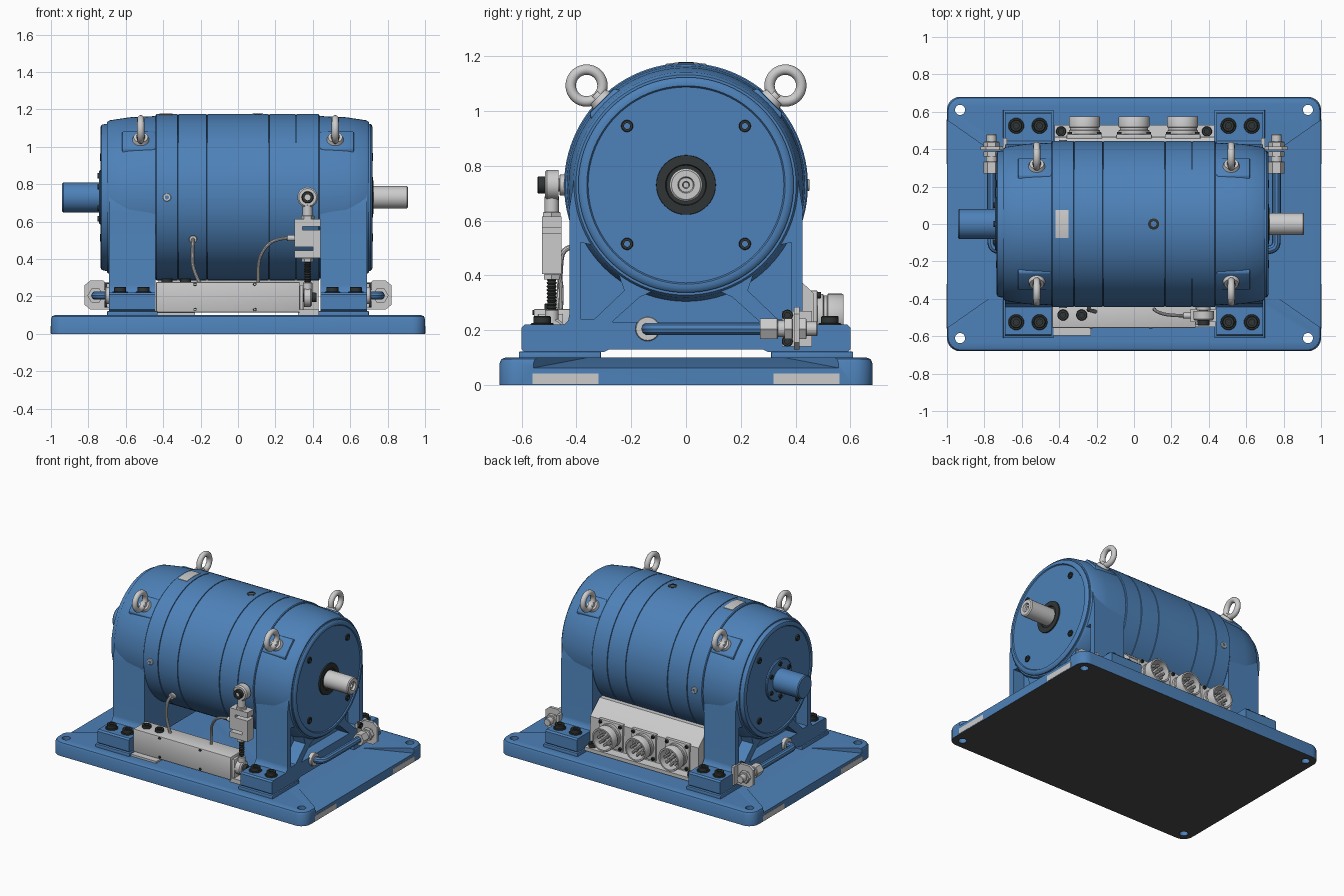
import bpy, bmesh, math
from mathutils import Vector

if "Cube" in bpy.data.objects:
    bpy.data.objects.remove(bpy.data.objects["Cube"])
pi = math.pi
ZC = 0.73   # shaft height
R = 0.445   # motor radius

def mat(name, col):
    m = bpy.data.materials.new(name)
    m.diffuse_color = (*col, 1)
    m.use_nodes = True
    m.node_tree.nodes["Principled BSDF"].inputs["Base Color"].default_value = m.diffuse_color
    return m
BLUE = mat("blue_paint", (0.075, 0.22, 0.48))
DARK = mat("dark_steel", (0.03, 0.035, 0.035))
UNDER = mat("underside", (0.07, 0.07, 0.07))

def finish(name, bm, m=None):
    bmesh.ops.remove_doubles(bm, verts=bm.verts, dist=1e-5)
    bmesh.ops.recalc_face_normals(bm, faces=bm.faces)
    me = bpy.data.meshes.new(name)
    bm.to_mesh(me)
    bm.free()
    ob = bpy.data.objects.new(name, me)
    bpy.context.collection.objects.link(ob)
    if m:
        me.materials.append(m)
    return ob

def place(axis, a, u, v):
    return {'x': (a, u, v), 'y': (u, a, v), 'z': (u, v, a)}[axis]

def prism(name, pts, axis, a0, a1, m=None, bevel=0, segs=2):
    bm = bmesh.new()
    f = bm.faces.new([bm.verts.new(place(axis, a0, *p)) for p in pts])
    g = bmesh.ops.extrude_face_region(bm, geom=[f])
    d = Vector(place(axis, a1 - a0, 0, 0))
    bmesh.ops.translate(bm, verts=[v for v in g['geom'] if isinstance(v, bmesh.types.BMVert)], vec=d)
    bmesh.ops.recalc_face_normals(bm, faces=bm.faces)
    if bevel:
        bmesh.ops.bevel(bm, geom=bm.edges[:], offset=bevel, segments=segs, profile=0.5, affect='EDGES')
    return finish(name, bm, m)

def box(name, x, y, z, m=None, bevel=0):
    pts = [(x[0], y[0]), (x[1], y[0]), (x[1], y[1]), (x[0], y[1])]
    return prism(name, pts, 'z', z[0], z[1], m, bevel)

def lathe(name, prof, axis='x', c=(0, 0), m=None, n=32):
    """Revolve (position, radius) pairs round an axis through c."""
    bm = bmesh.new()
    rings = [[bm.verts.new(place(axis, a, c[0] + r * math.cos(2*pi*i/n), c[1] + r * math.sin(2*pi*i/n)))
              for i in range(n)] for a, r in prof]
    for p, q in zip(rings, rings[1:]):
        for i in range(n):
            bm.faces.new([p[i], p[(i+1) % n], q[(i+1) % n], q[i]])
    return finish(name, bm, m)

def rod(name, axis, a0, a1, r, c, m=None, n=24, ch=0.003):
    s = ch if a1 > a0 else -ch
    return lathe(name, [(a0, 0), (a0, r), (a1 - s, r), (a1, r - ch), (a1, 0)], axis, c, m, n)

def socket_bolt(name, axis, a0, a1, r, c, m=DARK):
    d = (a1 - a0) * 0.5
    lathe(name, [(a0, 0), (a0, r), (a1 - d*0.2, r), (a1, r*0.9), (a1, r*0.5), (a1 - d, r*0.5), (a1 - d, 0)],
          axis, c, m, 18)

def tube(name, pts, r, m=None):
    cu = bpy.data.curves.new(name, 'CURVE')
    cu.dimensions, cu.bevel_depth, cu.bevel_resolution, cu.use_fill_caps = '3D', r, 3, True
    sp = cu.splines.new('NURBS')
    sp.points.add(len(pts) - 1)
    for p, q in zip(sp.points, pts):
        p.co = (*q, 1)
    sp.use_endpoint_u, sp.order_u = True, 3
    ob = bpy.data.objects.new(name, cu)
    bpy.context.collection.objects.link(ob)
    if m:
        cu.materials.append(m)

def cut(ob, cutters):
    bpy.context.view_layer.objects.active = ob
    for c in cutters:
        c.hide_render = True
        md = ob.modifiers.new("cut", 'BOOLEAN')
        md.operation, md.solver, md.object = 'DIFFERENCE', 'EXACT', c
        bpy.ops.object.modifier_apply(modifier=md.name)
        bpy.data.objects.remove(c)

# base plate: rounded corners, sloping end channels, four holes
corner = [(sx * 0.93, sy * 0.61, a) for sx, sy, a in ((1, 1, 0), (-1, 1, 90), (-1, -1, 180), (1, -1, 270))]
pts = [(x + 0.07 * math.cos(math.radians(a + k * 15)), y + 0.07 * math.sin(math.radians(a + k * 15)))
       for x, y, a in corner for k in range(7)]
bm = bmesh.new()
rings = []
for z, s in ((0, 0), (0.08, 0), (0.094, 0.006), (0.1, 0.02)):
    rings.append([bm.verts.new((x - s * x / abs(x), y - s * y / abs(y), z)) for x, y in pts])
for p, q in zip(rings, rings[1:]):
    for i in range(len(p)):
        bm.faces.new([p[i - 1], p[i], q[i], q[i - 1]])
bm.faces.new(rings[0])
bm.faces.new(rings[-1])
base = finish("base_plate", bm, BLUE)
cutters = [rod("hole", 'z', -0.1, 0.2, 0.027, c[:2], BLUE) for c in corner]
for s in (-1, 1):
    bm = bmesh.new()
    for x, z, w in ((0.72, 0.1, 0.36), (0.72, 0.2, 0.36), (1.02, 0.06, 0.57), (1.02, 0.2, 0.57)):
        for t in (-1, 1):
            bm.verts.new((s * x, t * w, z))
    bmesh.ops.convex_hull(bm, input=bm.verts)
    cutters.append(finish("channel", bm, BLUE))
cut(base, cutters)
base.data.materials.append(UNDER)
for f in base.data.polygons:
    if f.normal.z < -0.9 and f.center.z < 0.01:
        f.material_index = len(base.data.materials) - 1
for s in (-1, 1):
    for t in (-1, 1):
        box("base_end_pad", sorted((s*0.99, s*1.002)), sorted((t*0.32, t*0.56)), (0.003, 0.042))

# motor barrel with seams
prof = [(-0.44, 0), (-0.44, R - 0.005), (-0.435, R)]
for x in (-0.32, -0.165, 0.165, 0.31):
    prof += [(x - 0.003, R), (x - 0.002, R - 0.006), (x + 0.002, R - 0.006), (x + 0.003, R)]
prof += [(0.43, R), (0.435, R - 0.005), (0.435, 0)]
lathe("motor_barrel", prof, 'x', (0, ZC), BLUE, 96)
prism("rating_plate", [(0.075*k/4, ZC + math.sqrt((R+0.003)**2 - (0.075*k/4)**2)) for k in range(-4, 5)]
      + [(0.075, 1.15), (-0.075, 1.15)], 'x', -0.42, -0.35)
socket_bolt("top_plug", 'z', 1.16, 1.178, 0.03, (0.105, 0))
for t in (-1, 1):
    socket_bolt("side_plug", 'y', t*0.43, t*0.45, 0.022, (-0.38, ZC), None)

# end bells, pedestals, feet and bolts on both ends
def disc(y, z, r):
    return math.sqrt(max(0, r*r - y*y))
for s in (-1, 1):
    e = 0.015 if s < 0 else 0
    bell = [(0.43, 0), (0.43, 0.435), (0.58, 0.428), (0.685, 0.412), (0.70, 0.402), (0.70, 0.393), (0.708, 0.393),
            (0.714 + e, 0.388), (0.72 + e, 0.375), (0.72 + e, 0.362), (0.713 + e, 0.357), (0.713 + e, 0)]
    lathe("end_bell", [(s*a, r) for a, r in bell], 'x', (0, ZC), BLUE, 96)
    half = [(0.30, 0.12), (0.59, 0.12), (0.60, 0.13), (0.60, 0.21), (0.59, 0.22), (0.445, 0.22), (0.43, 0.235),
            (0.425, 0.26), (0.425, 0.65), (0.405, 0.77), (0.30, 0.98)]
    ped = prism("pedestal", [(0.28, 0.13)] + half + [(-y, z) for y, z in reversed(half)] + [(-0.28, 0.13)],
                'x', s*0.44, s*0.69, BLUE)
    pockets = []
    for t in (-1, 1):
        pockets.append(prism("pocket", [(t*y, z) for y, z in
                       ((0.385, 0.52), (0.385, 0.24), (0.335, 0.24), (0.225, 0.345), (0.28, 0.5))], 'x', s*0.60, s*0.8, BLUE))
    pockets.append(prism("pocket", [(-0.17, 0.32), (-0.27, 0.23), (0.27, 0.23), (0.17, 0.32), (0, 0.4)], 'x', s*0.60, s*0.8, BLUE))
    cut(ped, pockets)
    for t in (-1, 1):
        box("foot_pad", sorted((s*0.43, s*0.70)), sorted((t*0.31, t*0.61)), (0.09, 0.122), BLUE, 0.004)
        for x in (0.505, 0.63):
            rod("foot_washer", 'z', 0.215, 0.226, 0.042, (s*x, t*0.525), DARK)
            socket_bolt("foot_bolt", 'z', 0.22, 0.252, 0.032, (s*x, t*0.525))
        for z in (-0.215, 0.215):
            socket_bolt("cover_bolt", 'x', s*0.70, s*(0.722 + e), 0.022, (t*0.215, ZC + z))
        # lifting eye on a 45 degree boss
        k = math.sqrt(0.5)
        pt = lambda r, w: (t * k * (r + w), ZC + k * (r - w))
        prism("lifting_boss", [pt(0.36, -0.10), pt(0.435, -0.065), pt(0.435, 0.065), pt(0.36, 0.10)],
              'x', s*0.44, s*0.62, BLUE, 0.008)
        for nm, d, r, h in (("eye_collar", 0.44, 0.048, 0.03), ("eye_stem", 0.458, 0.026, 0.025)):
            bm = bmesh.new()
            bmesh.ops.create_cone(bm, cap_ends=True, segments=24, radius1=r, radius2=r*0.8, depth=h)
            ob = finish(nm, bm)
            ob.location = (s*0.52, *pt(d, 0))
            ob.rotation_euler = (-t * pi/4, 0, 0)
        bpy.ops.mesh.primitive_torus_add(location=(s*0.52, *pt(0.513, 0)), rotation=(0, pi/2, 0),
            major_radius=0.058, minor_radius=0.019, major_segments=36, minor_segments=12)
        bpy.context.object.name = "lifting_eye"

    # coolant pipe, fitting and bracket
    rod("pipe_flange", 'x', s*0.68, s*0.71, 0.045, (-0.14, 0.205))
    tube("coolant_pipe", [(s*x, y, 0.205) for x, y in ((0.69, -0.14), (0.73, -0.14), (0.76, -0.12), (0.762, -0.07), (0.762, 0.3))], 0.023, BLUE)
    for y0, y1, r, n in ((0.27, 0.335, 0.043, 6), (0.335, 0.37, 0.03, 24), (0.36, 0.39, 0.043, 6), (0.415, 0.44, 0.043, 6), (0.43, 0.48, 0.026, 24)):
        rod("pipe_fitting", 'y', y0, y1, r, (s*0.762, 0.205), None, n)
    prism("pipe_bracket", [(s*x, z) for x, z in ((0.68, 0.13), (0.79, 0.13), (0.82, 0.155), (0.82, 0.26), (0.79, 0.285), (0.72, 0.285), (0.68, 0.25))],
          'y', 0.395, 0.415)
    box("bracket_tab", sorted((s*0.68, s*0.70)), (0.35, 0.46), (0.14, 0.27))
    for z in (0.16, 0.255):
        socket_bolt("bracket_bolt", 'x', s*0.69, s*0.715, 0.02, (0.37, z))

# shaft ends, seal and hub
shaft = [(0.69, 0), (0.69, 0.06), (0.903, 0.06), (0.91, 0.053), (0.91, 0.03), (0.895, 0.026), (0.895, 0.013), (0.87, 0.01), (0.87, 0)]
lathe("drive_shaft", shaft, 'x', (0, ZC), None, 40)
lathe("shaft_seal", [(0.70, 0.11), (0.722, 0.108), (0.724, 0.075), (0.716, 0.072), (0.716, 0.05)], 'x', (0, ZC), DARK, 40)
rod("rear_stub", 'x', -0.70, -0.94, 0.08, (0, ZC), BLUE, 40, 0.006)
rod("rear_hub", 'x', -0.71, -0.742, 0.145, (0, ZC), BLUE, 48, 0.005)
for i in range(6):
    a = i * pi/3 + pi/6
    socket_bolt("hub_bolt", 'x', -0.735, -0.752, 0.015, (0.115 * math.cos(a), ZC + 0.115 * math.sin(a)))

# front junction box
box("junction_box", (-0.438, 0.33), (-0.555, -0.41), (0.115, 0.277), None, 0.004)
box("junction_foot", (-0.54, -0.23), (-0.595, -0.45), (0.098, 0.114))
box("link_bracket", (0.32, 0.432), (-0.55, -0.43), (0.10, 0.13))
box("link_clevis", (0.33, 0.35), (-0.54, -0.45), (0.11, 0.26), None, 0.004)
for x in (-0.38, -0.28):
    socket_bolt("box_top_bolt", 'z', 0.27, 0.297, 0.03, (x, -0.487))
for x in (-0.23, 0.09):
    for z in (0.13, 0.265):
        socket_bolt("box_screw", 'y', -0.55, -0.56, 0.009, (x, z))

# load cell torque link
X, Y = 0.372, -0.49
rod("link_pin", 'y', -0.40, -0.53, 0.024, (X, ZC))
rod("pin_spacer", 'y', -0.42, -0.462, 0.038, (X, ZC))
rod("upper_rod_end", 'y', -0.465, -0.515, 0.055, (X, ZC), None, 32, 0.008)
socket_bolt("pin_head", 'y', -0.51, -0.542, 0.032, (X, ZC))
rod("upper_neck", 'z', 0.60, 0.69, 0.026, (X, Y))
rod("upper_nut", 'z', 0.612, 0.632, 0.036, (X, Y), None, 6)
prism("load_cell", [(0.302, 0.405), (0.442, 0.405), (0.442, 0.555), (0.345, 0.555), (0.345, 0.575), (0.442, 0.575),
      (0.442, 0.615), (0.302, 0.615), (0.302, 0.465), (0.40, 0.465), (0.40, 0.445), (0.302, 0.445)], 'y', -0.525, -0.455)
thread = [(0.21 + 0.0065*i, 0.019 if i % 2 else 0.014) for i in range(31)]
lathe("threaded_rod", thread, 'z', (X, Y), DARK, 16)
rod("lower_nut", 'z', 0.385, 0.406, 0.032, (X, Y), None, 6)
rod("lower_neck", 'z', 0.20, 0.275, 0.025, (X, Y))
rod("lower_rod_end", 'x', 0.352, 0.395, 0.05, (Y, 0.195), None, 32, 0.008)
socket_bolt("lower_pin", 'x', 0.33, 0.42, 0.026, (Y, 0.195))
rod("cell_gland", 'x', 0.305, 0.262, 0.016, (Y, 0.512))

# signal cables
tube("cell_cable", [(0.27, Y, 0.512), (0.19, Y, 0.51), (0.12, -0.47, 0.43), (0.105, -0.45, 0.34), (0.11, -0.46, 0.26)], 0.009)
rod("cable_gland", 'y', -0.36, -0.415, 0.022, (-0.24, 0.505))
tube("sensor_cable", [(-0.24, -0.40, 0.505), (-0.24, -0.45, 0.505), (-0.245, -0.46, 0.42), (-0.24, -0.46, 0.34), (-0.20, -0.47, 0.26)], 0.01)

# rear connector box with three round sockets
prism("connector_box", [(0.33, 0.115), (0.53, 0.115), (0.53, 0.14), (0.47, 0.145), (0.465, 0.335), (0.445, 0.355),
      (0.36, 0.43), (0.30, 0.43)], 'x', -0.425, 0.43)
for x in (-0.39, 0.39):
    socket_bolt("connector_box_bolt", 'z', 0.135, 0.168, 0.027, (x, 0.495))
for x in (-0.265, 0, 0.26):
    zc = 0.25
    box("connector_flange", (x - 0.095, x + 0.095), (0.455, 0.48), (zc - 0.095, zc + 0.095), None, 0.004)
    lathe("connector_shell", [(0.47, 0.082), (0.50, 0.082), (0.503, 0.076), (0.515, 0.076), (0.518, 0.083), (0.57, 0.083),
          (0.575, 0.08), (0.575, 0.07), (0.50, 0.07), (0.50, 0)], 'y', (x, zc), None, 40)
    for i in range(9):
        a, r = i * pi/4, (0.045 if i < 8 else 0)
        rod("connector_pin", 'y', 0.495, 0.555, 0.01, (x + r*math.cos(a), zc + r*math.sin(a)), None, 10)
    for dx in (-0.078, 0.078):
        for dz in (-0.078, 0.078):
            socket_bolt("flange_screw", 'y', 0.475, 0.492, 0.012, (x + dx, zc + dz))

# smooth round surfaces, keep edges sharp
bpy.ops.object.select_all(action='DESELECT')
for ob in bpy.context.scene.objects:
    ob.select_set(True)
    bpy.context.view_layer.objects.active = ob
bpy.ops.object.convert(target='MESH')
bpy.ops.object.shade_smooth_by_angle(angle=math.radians(35))
